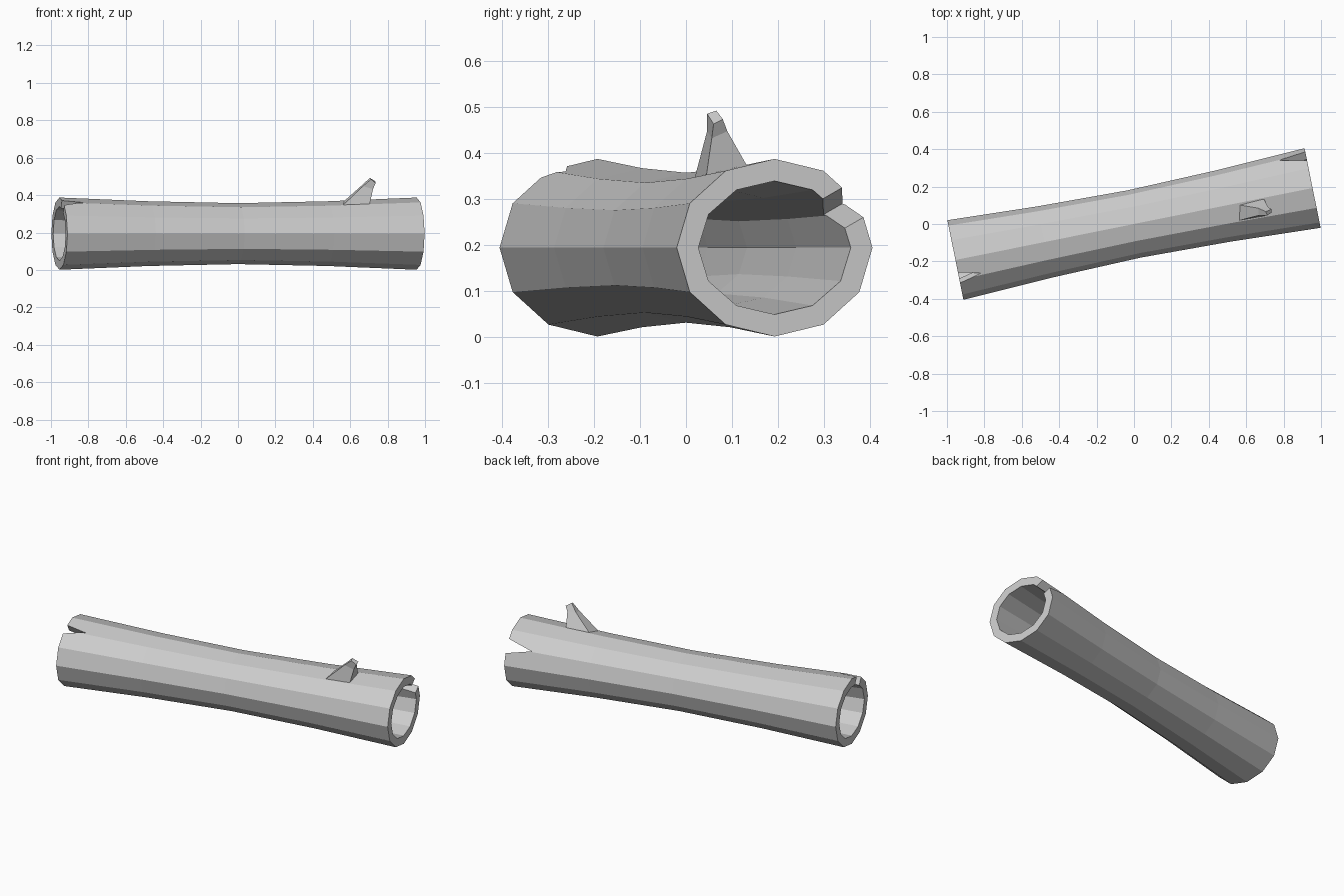
import bpy, bmesh
from math import radians, cos, sin
from mathutils import Vector, Matrix

if "Cube" in bpy.data.objects:
    bpy.data.objects.remove(bpy.data.objects["Cube"])

TILT = radians(11.4)
HALF, RU, RZ, ZC, SIDES = 0.974, 0.217, 0.193, 0.194, 12
PLACE = Matrix.Translation((0, 0, ZC)) @ Matrix.Rotation(TILT, 4, 'Z')


def make(name, bm):
    bmesh.ops.recalc_face_normals(bm, faces=bm.faces)
    me = bpy.data.meshes.new(name)
    bm.to_mesh(me)
    bm.free()
    ob = bpy.data.objects.new(name, me)
    bpy.context.collection.objects.link(ob)
    return ob


def loft(bm, rings, closed=False):
    """Skin a series of point rings; cap the ends or join last to first."""
    vs = [[bm.verts.new(p) for p in r] for r in rings]
    pairs = list(zip(vs, vs[1:])) + ([(vs[-1], vs[0])] if closed else [])
    for a, b in pairs:
        for i in range(len(a)):
            j = (i + 1) % len(a)
            bm.faces.new((a[i], a[j], b[j], b[i]))
    if not closed:
        bm.faces.new(vs[0])
        bm.faces.new(vs[-1])


def ring(s, ru, rz):
    return [(s, ru * cos(radians(30 * i)), rz * sin(radians(30 * i)))
            for i in range(SIDES)]


# Hollow log: waisted outer skin, then back through the bore
stations = [(-1, 1), (-0.5, 0.896), (0, 0.844), (0.5, 0.896), (1, 1)]
outer = [ring(t * HALF, RU * k, RZ * k) for t, k in stations]
inner = [ring(t * HALF, RU * k - 0.048, RZ * k - 0.048) for t, k in reversed(stations)]
bm = bmesh.new()
loft(bm, outer + inner, closed=True)
log = make("hollow_log", bm)
log.matrix_world = PLACE


# Splits in the rims: V wedges cut radially through the wall
def split(name, end, a0, a1, atip, length):
    def tri(k):
        pts = [(HALF, a0), (HALF, a1), (HALF - length, atip)]
        mid = radians((a0 + a1) / 2)
        shift = Vector((0, RU * cos(mid), RZ * sin(mid))) * (k - 1)
        out = []
        for s, a in pts:
            p = Vector((s, RU * cos(radians(a)), RZ * sin(radians(a))))
            out.append(p + shift)
        # carry the opening past the end of the log
        tip = out[2]
        for i in (0, 1):
            out[i] = tip + (out[i] - tip) * 1.3
        return [(end * p.x, p.y, p.z) for p in out]
    b = bmesh.new()
    loft(b, [tri(0.55), tri(1.3)])
    cutter = make(name, b)
    cutter.matrix_world = PLACE
    cutter.hide_render = True
    cutter.hide_set(True)
    m = log.modifiers.new(name, 'BOOLEAN')
    m.operation = 'DIFFERENCE'
    m.solver = 'EXACT'
    m.object = cutter


split("right_split_cutter", 1, 21, 44, 31, 0.145)
split("left_split_cutter", -1, 109, 126, 117, 0.12)

# Broken branch stub leaning toward the right end
bm = bmesh.new()
loft(bm, [
    [(0.53, 0.107, 0.335), (0.55, 0.016, 0.335), (0.70, 0.042, 0.335), (0.69, 0.145, 0.35)],
    [(0.663, 0.085, 0.453), (0.668, 0.046, 0.448), (0.722, 0.056, 0.432), (0.717, 0.09, 0.447)],
    [(0.705, 0.066, 0.492), (0.712, 0.046, 0.485), (0.735, 0.06, 0.463), (0.735, 0.08, 0.473)],
])
make("branch_stub", bm)
